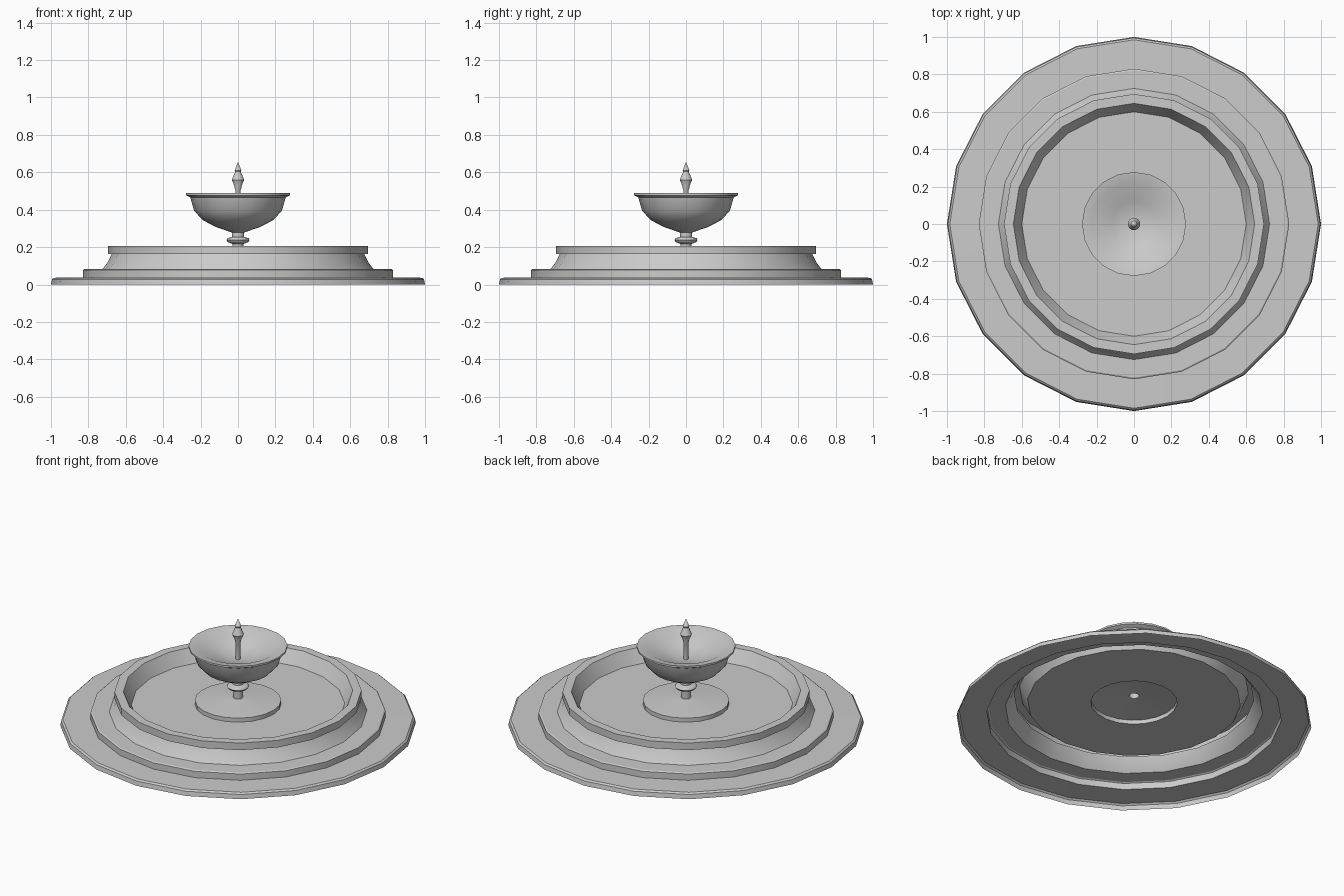
import bpy, bmesh, math

if "Cube" in bpy.data.objects:
    bpy.data.objects.remove(bpy.data.objects["Cube"])

SIDES = 20


def lathe(name, profile):
    """Revolve (radius, height) points around z; radius 0 makes a pole."""
    bm = bmesh.new()
    rings = []
    for r, z in profile:
        if r == 0:
            rings.append([bm.verts.new((0, 0, z))] * SIDES)
        else:
            rings.append([bm.verts.new((r * math.cos(2 * math.pi * i / SIDES),
                                        r * math.sin(2 * math.pi * i / SIDES), z))
                          for i in range(SIDES)])
    for a, b in zip(rings, rings[1:]):
        for i in range(SIDES):
            j = (i + 1) % SIDES
            # drop the doubled vertex at poles
            corners = list(dict.fromkeys((a[i], a[j], b[j], b[i])))
            bm.faces.new(corners)
    mesh = bpy.data.meshes.new(name)
    bm.to_mesh(mesh)
    bm.free()
    obj = bpy.data.objects.new(name, mesh)
    bpy.context.collection.objects.link(obj)
    bpy.ops.object.select_all(action='DESELECT')
    obj.select_set(True)
    bpy.context.view_layer.objects.active = obj
    bpy.ops.object.shade_smooth_by_angle(angle=math.radians(30))
    return obj


# Two broad steps, hollow underneath
lathe("steps", [(1.0, 0), (0.995, 0.027), (0.985, 0.036), (0.83, 0.038),
                (0.83, 0.077), (0.822, 0.082), (0.725, 0.082)])

# Pool wall with coved outside, square rim and sloping inside down to the floor
lathe("pool", [(0.725, 0.082), (0.697, 0.118), (0.675, 0.162), (0.695, 0.162),
               (0.695, 0.206), (0.645, 0.206), (0.60, 0.125), (0.243, 0.125)])

# Low round plinth in the pool
lathe("plinth", [(0.243, 0.125), (0.243, 0.15), (0.028, 0.168)])

# Short column with a ring moulding
lathe("column", [(0.028, 0.168), (0.03, 0.217), (0.055, 0.227), (0.063, 0.238),
                 (0.055, 0.248), (0.033, 0.255), (0.033, 0.278)])

# Bowl with overhanging lip and shallow conical inside
lathe("bowl", [(0.033, 0.278), (0.12, 0.308), (0.19, 0.345), (0.235, 0.395),
               (0.255, 0.465), (0.278, 0.477), (0.278, 0.488), (0.225, 0.480),
               (0.12, 0.430), (0, 0.402)])

# Pointed finial on a thin stem
lathe("finial", [(0.013, 0.40), (0.013, 0.505), (0.018, 0.515), (0.018, 0.525),
                 (0.033, 0.56), (0.015, 0.603), (0.018, 0.61), (0, 0.655)])
